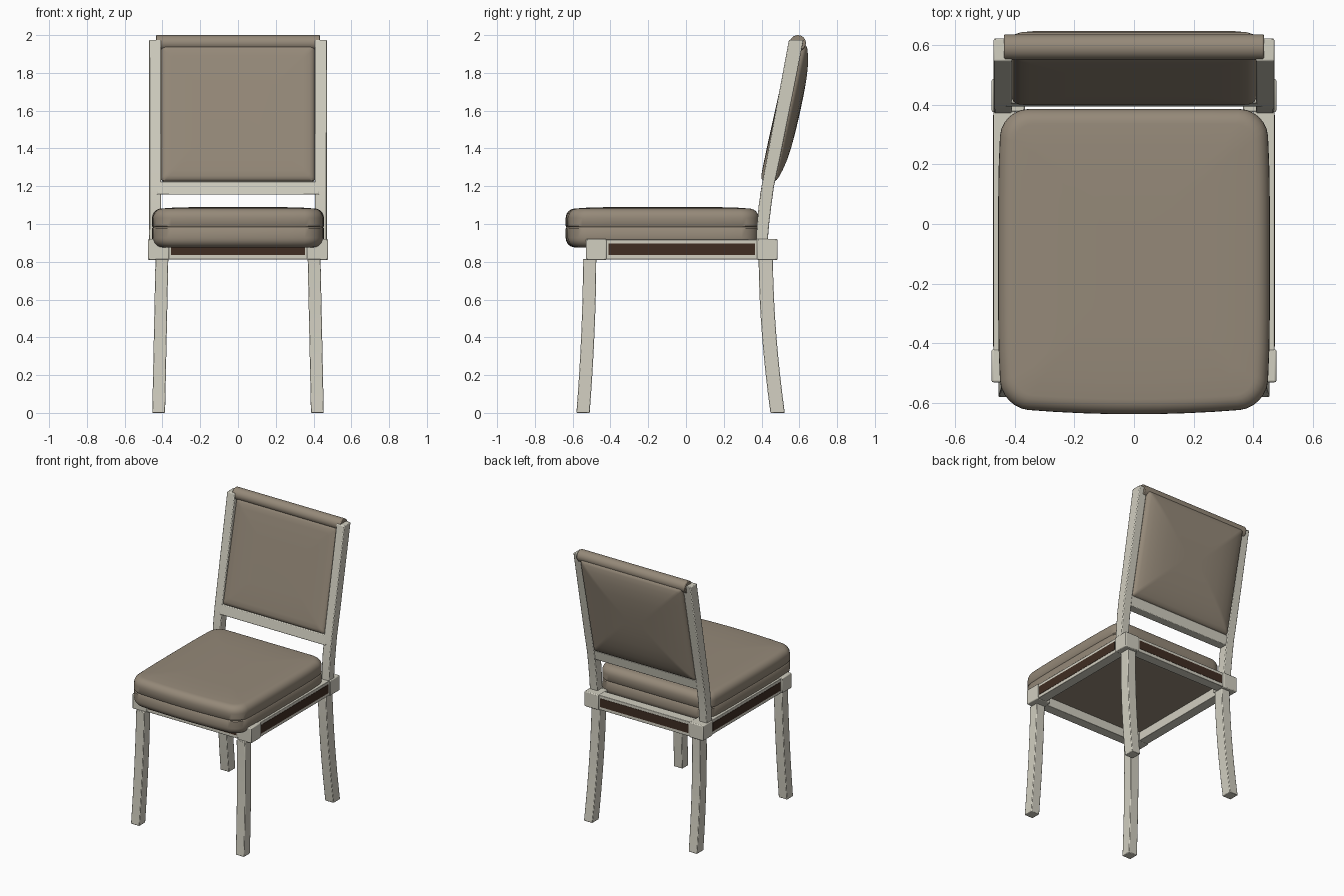
import bpy, bmesh, math

if "Cube" in bpy.data.objects:
    bpy.data.objects.remove(bpy.data.objects["Cube"])


def mat(name, rgb):
    m = bpy.data.materials.new(name)
    m.diffuse_color = (*rgb, 1)
    m.use_nodes = True
    m.node_tree.nodes["Principled BSDF"].inputs["Base Color"].default_value = m.diffuse_color
    return m


PAINT = mat("off white paint", (0.64, 0.62, 0.53))
CLOTH = mat("taupe upholstery", (0.30, 0.25, 0.19))
BROWN = mat("dark brown inlay", (0.05, 0.026, 0.016))


def loft(name, rings, material, bevel=0.0, smooth=40):
    """Skin a stack of equal-length rings and cap both ends."""
    bm = bmesh.new()
    rows = [[bm.verts.new(p) for p in r] for r in rings]
    n = len(rows[0])
    for a, b in zip(rows, rows[1:]):
        for i in range(n):
            j = (i + 1) % n
            bm.faces.new((a[i], a[j], b[j], b[i]))
    bm.faces.new(rows[0])
    bm.faces.new(rows[-1])
    bmesh.ops.recalc_face_normals(bm, faces=bm.faces)
    me = bpy.data.meshes.new(name)
    bm.to_mesh(me)
    bm.free()
    me.materials.append(material)
    ob = bpy.data.objects.new(name, me)
    bpy.context.collection.objects.link(ob)
    if bevel:
        md = ob.modifiers.new("soft edges", "BEVEL")
        md.width, md.segments, md.limit_method = bevel, 2, "ANGLE"
    bpy.ops.object.select_all(action="DESELECT")
    ob.select_set(True)
    bpy.context.view_layer.objects.active = ob
    bpy.ops.object.shade_smooth_by_angle(angle=math.radians(smooth))
    return ob


def box(name, x0, x1, y0, y1, z0, z1, material, bevel=0.0):
    def ring(z):
        return [(x0, y0, z), (x1, y0, z), (x1, y1, z), (x0, y1, z)]
    return loft(name, [ring(z0), ring(z1)], material, bevel, 30)


def round_rect(hx, hy, r, seg=6, side=8):
    """Rounded rectangle outline with subdivided straight sides."""
    arcs = []
    for k, (sx, sy) in enumerate([(1, 1), (-1, 1), (-1, -1), (1, -1)]):
        arcs.append([(sx * (hx - r) + r * math.cos(math.pi / 2 * (k + i / seg)),
                      sy * (hy - r) + r * math.sin(math.pi / 2 * (k + i / seg)))
                     for i in range(seg + 1)])
    pts = []
    for k in range(4):
        pts += arcs[k]
        (ax, ay), (bx, by) = arcs[k][-1], arcs[(k + 1) % 4][0]
        pts += [(ax + (bx - ax) * i / side, ay + (by - ay) * i / side) for i in range(1, side)]
    return pts


# seat cushion: rounded box with a seam, softly bowed front and sides
def cushion_ring(inset, z):
    out = []
    for x, y in round_rect(0.455 - inset, 0.5 - inset, max(0.09 - inset * 0.6, 0.03)):
        px = x * (1 - 0.03 * (y / 0.5) ** 4)
        bow = 0.022 * (1 - (x / 0.455) ** 2) if y < 0 else 0
        out.append((px, y - 0.115 - bow * min(1, -y / 0.4), z))
    return out


R = 0.05
profile = [(0.2, 0.877), (0.09, 0.876)]
profile += [(R - R * math.sin(a), 0.876 + R - R * math.cos(a))
            for a in [math.pi / 2 * i / 6 for i in range(7)]]
profile += [(0, 0.977), (0.005, 0.983), (0, 0.989)]
profile += [(R - R * math.cos(a), 1.032 + R * math.sin(a))
            for a in [math.pi / 2 * i / 6 for i in range(7)]]
profile += [(0.12, 1.087), (0.25, 1.09), (0.4, 1.09)]
loft("seat_cushion", [cushion_ring(i, z) for i, z in profile], CLOTH)

# seat frame: corner blocks, rails and inlay panels
for sx in (-1, 1):
    for tag, y0, y1 in (("front", -0.53, -0.42), ("back", 0.375, 0.485)):
        box(tag + "_corner_block", sx * 0.365, sx * 0.477, y0, y1, 0.81, 0.92, PAINT, 0.006)
    box("side_rail", sx * 0.40, sx * 0.470, -0.45, 0.40, 0.812, 0.918, PAINT, 0.003)
    box("side_inlay", sx * 0.466, sx * 0.472, -0.41, 0.365, 0.835, 0.897, BROWN)
for tag, yo, s in (("front", -0.522, -1), ("back", 0.478, 1)):
    box(tag + "_rail", -0.40, 0.40, yo - s * 0.07, yo, 0.812, 0.918, PAINT, 0.003)
    box(tag + "_inlay", -0.355, 0.355, yo - s * 0.004, yo + s * 0.002, 0.835, 0.897, BROWN)

# legs, sweeping outward to the floor
for sx in (-1, 1):
    for tag, y_top, sweep, wy in (("front", -0.51, -0.035, 0.07), ("back", 0.4225, 0.0625, 0.076)):
        rings = []
        for i in range(9):
            t = i / 8
            cx, cy, hx, hy = sx * (0.403 + 0.017 * t), y_top + sweep * t ** 1.8, 0.034, wy / 2
            rings.append([(cx + a * hx, cy + b * hy, 0.815 * (1 - t))
                          for a, b in ((-1, -1), (1, -1), (1, 1), (-1, 1))])
        loft(tag + "_leg", rings, PAINT, 0.004, 30)

# back posts, leaning backward
for sx in (-1, 1):
    rings = []
    for z, y0, y1 in ((0.88, 0.370, 0.430), (1.0, 0.376, 0.440), (1.1, 0.385, 0.452),
                      (1.2, 0.400, 0.466), (1.35, 0.428, 0.498), (1.975, 0.545, 0.622)):
        rings.append([(sx * 0.408, y0, z), (sx * 0.470, y0, z), (sx * 0.470, y1, z), (sx * 0.408, y1, z)])
    loft("back_post", rings, PAINT, 0.005, 30)

# lower cross bar of the backrest
loft("back_cross_bar", [[(x, 0.392, 1.155), (x, 0.455, 1.155), (x, 0.468, 1.225), (x, 0.405, 1.225)]
                        for x in (-0.43, 0.43)], PAINT, 0.004, 30)


# backrest pad: flat soft front, pillow-shaped rear, sheared to the post angle
def pad_ring(s, depth):
    return [(x, 0.388 + 0.222 * (z + 0.363) + depth, 1.588 + z)
            for x, z in round_rect(0.408 - s, 0.363 - s, 0.015)]


pad = [(0.2, 0.0), (0.06, 0.002), (0.03, 0.004), (0.015, 0.009), (0.004, 0.018), (0, 0.03), (0, 0.078)]
pad += [(0.008, 0.090), (0.025, 0.099), (0.06, 0.110), (0.11, 0.121), (0.18, 0.129), (0.26, 0.133), (0.33, 0.134)]
loft("backrest_pad", [pad_ring(s, d) for s, d in pad], CLOTH)

# padded roll along the top
section = [(0.592 + 0.043 * math.cos(a), 1.958 + 0.042 * math.sin(a))
           for a in [2 * math.pi * i / 24 for i in range(24)]]
loft("top_roll", [[(x, y, z) for y, z in section] for x in (-0.435, 0.435)], CLOTH, 0.004)
